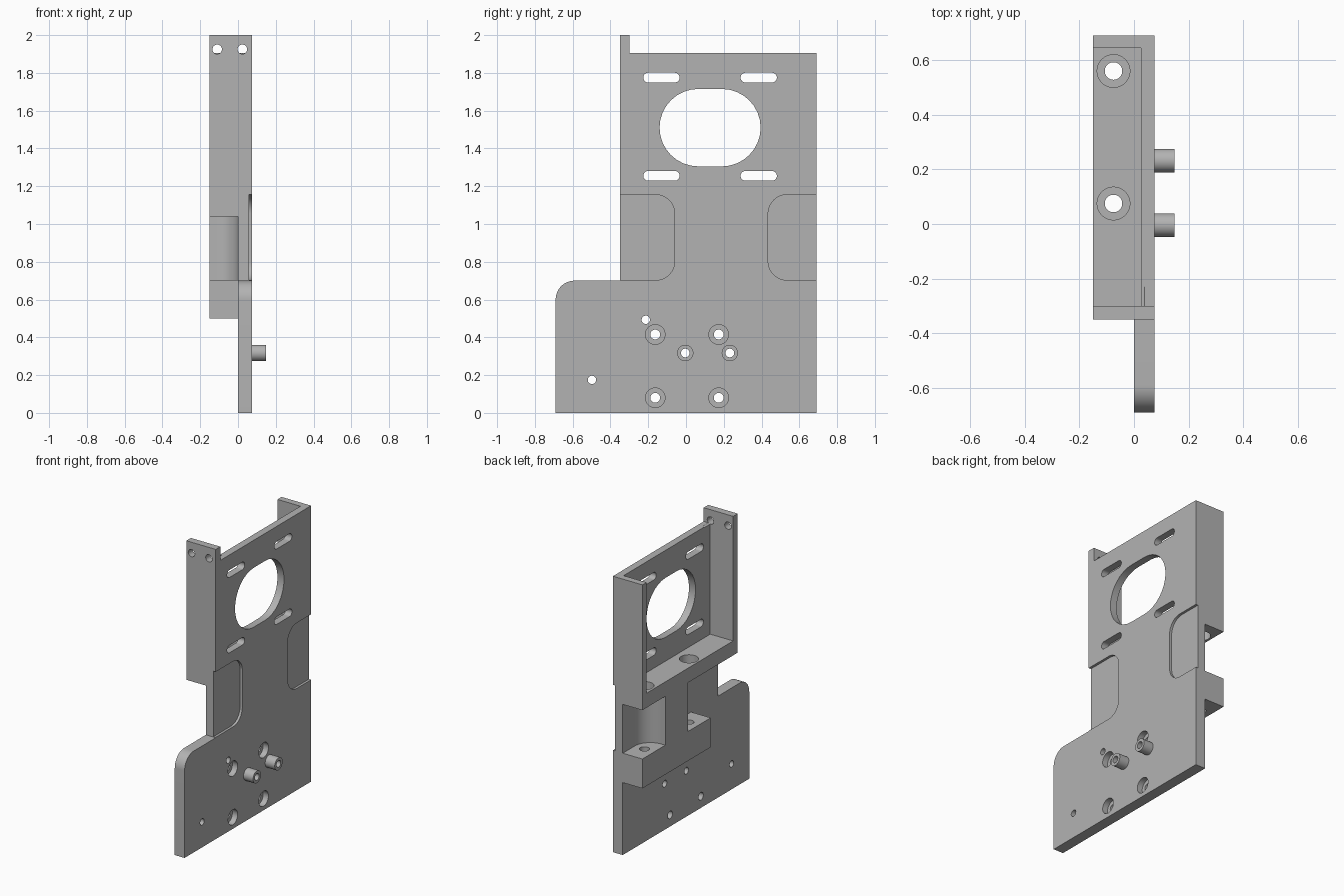
import bpy, bmesh
from math import pi, cos, sin, radians

cube = bpy.data.objects.get("Cube")
if cube:
    bpy.data.objects.remove(cube, do_unlink=True)

grey = bpy.data.materials.new("plain grey")
grey.use_nodes = True
grey.diffuse_color = (0.45, 0.45, 0.45, 1)
grey.node_tree.nodes["Principled BSDF"].inputs["Base Color"].default_value = (0.45, 0.45, 0.45, 1)


def arc(cx, cy, r, start, end, steps=16):
    angles = [radians(start + (end - start) * i / steps) for i in range(steps + 1)]
    return [(cx + r * cos(t), cy + r * sin(t)) for t in angles]


def slot(a0, a1, b, r):
    """Outline with round ends, centred between a0 and a1."""
    return arc(a1, b, r, -90, 90) + arc(a0, b, r, 90, 270)


def circle(a, b, r):
    return arc(a, b, r, 0, 360, 40)[:-1]


def rect(a0, a1, b0, b1):
    return [(a0, b0), (a1, b0), (a1, b1), (a0, b1)]


def prism(name, outline, axis, lo, hi):
    """Extrude a flat outline along one axis."""
    place = {"x": lambda a, b: (lo, a, b),
             "y": lambda a, b: (a, lo, b),
             "z": lambda a, b: (a, b, lo)}[axis]
    bm = bmesh.new()
    face = bm.faces.new([bm.verts.new(place(a, b)) for a, b in outline])
    top = bmesh.ops.extrude_face_region(bm, geom=[face])["geom"]
    move = [hi - lo if axis == k else 0 for k in "xyz"]
    bmesh.ops.translate(bm, vec=move, verts=[v for v in top if isinstance(v, bmesh.types.BMVert)])
    bmesh.ops.recalc_face_normals(bm, faces=bm.faces)
    mesh = bpy.data.meshes.new(name)
    bm.to_mesh(mesh)
    bm.free()
    mesh.materials.append(grey)
    ob = bpy.data.objects.new(name, mesh)
    bpy.context.collection.objects.link(ob)
    return ob


def activate(ob):
    bpy.ops.object.select_all(action="DESELECT")
    ob.select_set(True)
    bpy.context.view_layer.objects.active = ob


def cut(ob, outline, axis, lo, hi):
    cutter = prism("cutter", outline, axis, lo, hi)
    cutter.hide_render = True
    activate(ob)
    mod = ob.modifiers.new("cut", "BOOLEAN")
    mod.operation, mod.solver, mod.object = "DIFFERENCE", "EXACT", cutter
    bpy.ops.object.modifier_apply(modifier=mod.name)
    bpy.data.objects.remove(cutter, do_unlink=True)


BACK, FACE = -0.15, 0.075
FRONT, INNER, REAR = -0.35, -0.30, 0.69
SHELF = 1.14
bolts = (0.075, 0.56)

# Main plate with rounded foot corner and tall front tab
plate = prism("main_plate",
              [(-REAR, 0), (REAR, 0), (REAR, 1.905), (INNER, 1.905), (INNER, 2),
               (FRONT, 2), (FRONT, 0.70)] + arc(-0.59, 0.60, 0.10, 90, 180),
              "x", 0, FACE)
cut(plate, rect(INNER, 0.645, SHELF, 2.1), "x", -0.1, 0.025)

# Motor opening and adjustment slots
cut(plate, slot(0.065, 0.19, 1.51, 0.205), "x", -1, 1)
for z in (1.255, 1.775):
    for y in (-0.20, 0.315):
        cut(plate, slot(y, y + 0.14, z, 0.026), "x", -1, 1)

# Shallow side recesses on the outer face
cut(plate, [(-0.5, 0.703)] + arc(-0.16, 0.803, 0.10, -90, 0)
    + arc(-0.16, 1.055, 0.10, 0, 90) + [(-0.5, 1.155)], "x", 0.058, 0.2)
cut(plate, [(0.8, 1.155)] + arc(0.535, 1.055, 0.10, 90, 180)
    + arc(0.535, 0.803, 0.10, 180, 270) + [(0.8, 0.703)], "x", 0.058, 0.2)

# Counterbored screw holes and plain holes
for y in (-0.163, 0.173):
    for z in (0.08, 0.415):
        cut(plate, circle(y, z, 0.052), "x", 0.035, 0.2)
        cut(plate, circle(y, z, 0.026), "x", -1, 1)
for y, z in ((-0.213, 0.493), (-0.498, 0.175)):
    cut(plate, circle(y, z, 0.022), "x", -1, 1)

# Hollow bosses
for name, y in (("front_boss", -0.004), ("rear_boss", 0.232)):
    cut(plate, circle(y, 0.317, 0.023), "x", -1, 1)
    boss = prism(name, circle(y, 0.317, 0.043), "x", FACE - 0.005, 0.148)
    cut(boss, circle(y, 0.317, 0.023), "x", -1, 1)

# U-shaped frame: two side walls and a shelf
frame = prism("side_frame",
              [(FRONT, 1.04), (REAR, 1.04), (REAR, 1.905), (0.645, 1.905), (0.645, SHELF),
               (INNER, SHELF), (INNER, 2), (FRONT, 2)], "x", BACK, 0)
for y in bolts:
    cut(frame, circle(-0.075, y, 0.06), "z", 1, 1.3)

# Tab holes, which also graze the top edge of the plate
for x in (-0.11, 0.023):
    for part in (plate, frame):
        cut(part, circle(x, 1.925, 0.025), "y", -0.5, -0.23)

# Lower block with bolt holes, and the filleted pillar above it
block = prism("lower_block", rect(BACK, 0, -0.055, REAR), "z", 0.50, 0.703)
for y in bolts:
    cut(block, circle(-0.075, y, 0.032), "z", 0.3, 0.9)
pillar = prism("centre_pillar",
               [(BACK, 0.195)] + arc(-0.12, bolts[0], 0.12, 90, 0)
               + arc(-0.12, bolts[1], 0.12, 0, -90) + [(BACK, 0.44)], "z", 0.703, 1.04)

# Smooth the round surfaces, keep edges sharp
for ob in list(bpy.context.collection.objects):
    if ob.type == "MESH" and grey.name in ob.data.materials:
        activate(ob)
        bpy.ops.object.shade_smooth_by_angle(angle=radians(30))
